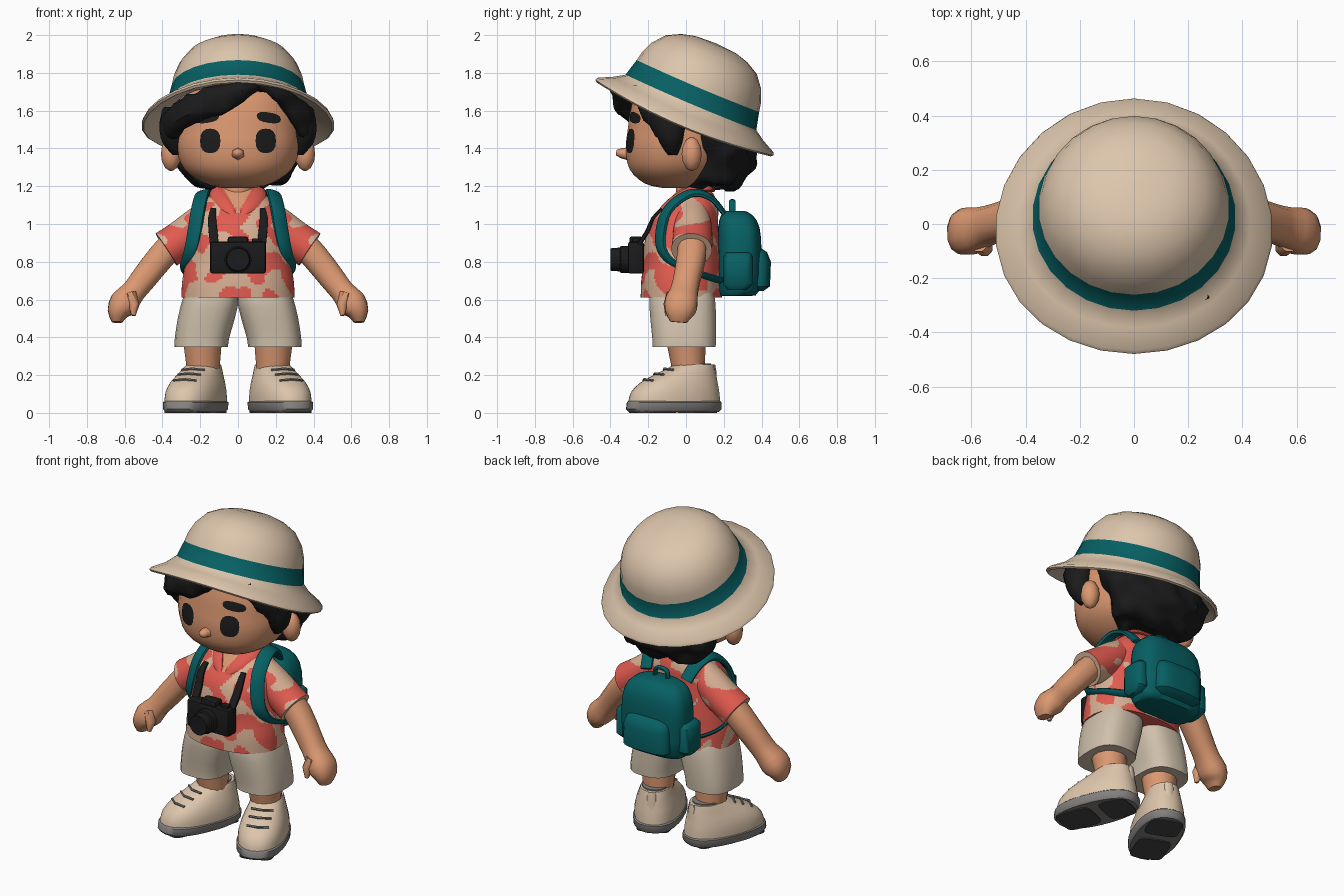
import bpy, bmesh, math
from mathutils import Vector, Matrix
from mathutils.bvhtree import BVHTree

COLORS = {
    "tan": (0.72, 0.56, 0.41), "stone": (0.63, 0.53, 0.41), "skin": (0.71, 0.315, 0.165),
    "teal": (0.002, 0.115, 0.125), "coral": (0.76, 0.105, 0.08), "cream": (0.68, 0.43, 0.29),
    "black": (0.011, 0.011, 0.012), "sole_grey": (0.23, 0.22, 0.21), "dark_grey": (0.06, 0.06, 0.06),
}
MATS = {}
for key, c in COLORS.items():
    MATS[key] = bpy.data.materials.new(key)
    MATS[key].diffuse_color = (*c, 1)


def wave(c, freq):
    """Irregular smooth pattern in space, between -1 and 1."""
    x, y, z = (e * freq for e in c)
    return (math.sin(x + 1.6 * math.sin(.8 * y + .6 * z)) + math.sin(1.1 * y + 1.3 * math.sin(z) + 1)
            + math.sin(z + 1.5 * math.sin(.9 * x) + 2)) / 3


def finish(name, bm, mats, angle=45, mirror=False):
    bmesh.ops.recalc_face_normals(bm, faces=bm.faces)
    me = bpy.data.meshes.new(name)
    bm.to_mesh(me)
    bm.free()
    ob = bpy.data.objects.new(name, me)
    bpy.context.collection.objects.link(ob)
    for m in mats.split():
        me.materials.append(MATS[m])
    bpy.ops.object.select_all(action='DESELECT')
    ob.select_set(True)
    bpy.context.view_layer.objects.active = ob
    bpy.ops.object.shade_smooth_by_angle(angle=math.radians(angle))
    if mirror:
        ob.modifiers.new("mirror", 'MIRROR').use_mirror_merge = False
    return ob


def smooth_rings(rings, n):
    """Curve through the rings (x, y, z, half width a, half width b)."""
    out = []
    for i in range(len(rings) - 1):
        q = [rings[max(0, min(len(rings) - 1, i + k))] for k in (-1, 0, 1, 2)]
        for s in range(n):
            t = s / n
            out.append([0.5 * (2*b + (c-a)*t + (2*a-5*b+4*c-d)*t*t + (3*b-a-3*c+d)*t**3)
                        for a, b, c, d in zip(*q)])
    return out + [list(rings[-1])]


def loft(name, rings, mats, sides=20, p=2.0, fine=1, side=None, center=None,
         mirror=False, angle=45, edit=None, paint=None):
    """Skin over rings: flat in xy, or across the path if side or center is given."""
    rings = smooth_rings(rings, fine) if fine > 1 else rings
    cs = [Vector(r[:3]) for r in rings]
    bm = bmesh.new()
    loops = []
    for i, r in enumerate(rings):
        u, v = Vector((1, 0, 0)), Vector((0, 1, 0))
        if side or center:
            t = (cs[min(i + 1, len(cs) - 1)] - cs[max(i - 1, 0)]).normalized()
            u = t.cross(cs[i] - Vector(center)) if center else Vector(side)
            u = (u - t * u.dot(t)).normalized()
            v = t.cross(u)
        loop = []
        for k in range(sides):
            w = 2 * math.pi * (k + 0.5) / sides
            c, s = math.cos(w), math.sin(w)
            c, s = (math.copysign(abs(e) ** (2 / p), e) for e in (c, s))
            loop.append(bm.verts.new(cs[i] + u * r[3] * c + v * r[4] * s))
        loops.append(loop)
    for a, b in zip(loops, loops[1:]):
        for k in range(sides):
            j = (k + 1) % sides
            bm.faces.new((a[k], a[j], b[j], b[k]))
    bm.faces.new(loops[0])
    bm.faces.new(loops[-1])
    bmesh.ops.recalc_face_normals(bm, faces=bm.faces)
    if paint:
        for f in bm.faces:
            f.material_index = paint(f.calc_center_median())
    if edit:
        bm.normal_update()
        moved = [edit(v.co.copy(), v.normal.copy()) for v in bm.verts]
        for v, co in zip(bm.verts, moved):
            v.co = co
    return finish(name, bm, mats, angle, mirror)


def blob(name, c, r, mats, **kw):
    rings = [(c[0], c[1], c[2] - r[2] * math.cos(a), r[0] * math.sin(a), r[1] * math.sin(a))
             for a in [math.radians(d) for d in (8, 35, 65, 90, 115, 145, 172)]]
    return loft(name, rings, mats, sides=12, **kw)


def box(name, loc, size, mats, bevel):
    bm = bmesh.new()
    bmesh.ops.create_cube(bm, size=1, matrix=Matrix.Translation(loc) @ Matrix.Diagonal((*size, 1)))
    bmesh.ops.bevel(bm, geom=bm.edges[:], offset=bevel, segments=2, profile=.5, affect='EDGES')
    return finish(name, bm, mats, 30)


def lumpy(amount, freq):
    return lambda co, n: co + n * amount * wave(co, freq)


# Hat: turned profile, brim drooping at the sides, tilted back
tilt = Matrix.Translation((0, -0.005, 1.57)) @ Matrix.Rotation(math.radians(-23), 4, 'X')
def hat_shape(co, n):
    co.z -= 0.045 * co.x ** 2 / 0.26 * (1 if co.xy.length > 0.38 else 0.3)
    return tilt @ co
profile = [(.002, .42), (.115, .413), (.19, .393), (.262, .355), (.315, .29), (.342, .225), (.352, .174),
           (.376, .08), (.43, .045), (.505, .008), (.512, -.008), (.50, -.018), (.43, .015), (.35, .035),
           (.335, .2), (.002, .3)]
loft("bucket_hat", [(0, 0, z, r, r) for r, z in profile], "tan teal", sides=26, edit=hat_shape,
     paint=lambda c: int(.09 < c.z < .15 and c.xy.length > .348))

# Head
head = loft("head", [(0, -.05, 1.19, .08, .07), (0, -.06, 1.215, .18, .16), (0, -.05, 1.29, .285, .25),
                     (0, -.03, 1.40, .33, .29), (0, -.01, 1.5, .335, .30), (0, 0, 1.6, .33, .295),
                     (0, 0, 1.7, .28, .26), (0, 0, 1.76, .15, .15)], "skin", sides=28, p=2.2, fine=3)
loft("nose", [(0, -.28, 1.37, .042, .04), (0, -.345, 1.375, .03, .026), (0, -.37, 1.378, .018, .014)],
     "skin", sides=6, side=(1, 0, 0), angle=80)
blob("ears", (.355, .03, 1.37), (.055, .055, .09), "skin", mirror=True)
loft("neck", [(0, .02, 1.04, .09, .08), (0, .02, 1.13, .075, .07), (0, .02, 1.25, .08, .08)], "skin")

# Eyes and brows: thin plates laid on the face
tree = BVHTree.FromPolygons([v.co.copy() for v in head.data.vertices],
                            [tuple(f.vertices) for f in head.data.polygons])
def face_plate(name, x, z, rx, rz, slant):
    bm = bmesh.new()
    def point(r, w):
        c, s = math.cos(w), math.sin(w)
        dx = rx * r * math.copysign(abs(c) ** .8, c)
        dz = rz * r * math.copysign(abs(s) ** .8, s)
        px, pz = x + dx, z + dz + slant * dx
        hit = tree.ray_cast(Vector((px, -2, pz)), Vector((0, 1, 0)))[0]
        return bm.verts.new((px, hit.y - .006, pz))
    mid = point(0, 0)
    rows = [[point(r, math.tau * k / 16) for k in range(16)] for r in (.35, .7, 1)]
    for k in range(16):
        j = (k + 1) % 16
        bm.faces.new((mid, rows[0][k], rows[0][j]))
        for a, b in zip(rows, rows[1:]):
            bm.faces.new((a[k], b[k], b[j], a[j]))
    ob = finish(name, bm, "black", 60, True)
    if sum(f.normal.y for f in ob.data.polygons) > 0:
        ob.data.flip_normals()
face_plate("eyes", .147, 1.44, .054, .065, 0)
face_plate("brows", .163, 1.563, .064, .028, -.15)

# Hair: back mass, sideburns and swept fringe
loft("back_hair", [(0, .13, 1.19, .15, .08), (0, .155, 1.22, .24, .14), (0, .185, 1.30, .31, .17),
                   (0, .185, 1.40, .345, .18), (0, .15, 1.48, .36, .20), (0, .08, 1.58, .345, .25),
                   (0, .04, 1.68, .28, .24)], "black", sides=36, fine=4, edit=lumpy(.03, 30))
loft("sideburns", [(.34, -.08, 1.62, .06, .10), (.35, -.085, 1.52, .068, .085), (.342, -.08, 1.43, .06, .062),
                   (.325, -.07, 1.365, .02, .025)], "black", sides=12, fine=3, mirror=True)
for name, path in {
    "fringe_left": [(.10, -.28, 1.745, .025, .03), (.04, -.33, 1.715, .045, .05), (-.07, -.345, 1.67, .07, .05),
                    (-.2, -.305, 1.63, .075, .055), (-.31, -.19, 1.565, .085, .06),
                    (-.365, -.09, 1.49, .06, .05), (-.36, -.04, 1.42, .02, .02)],
    "fringe_right": [(.08, -.28, 1.75, .02, .03), (.2, -.265, 1.705, .045, .045), (.285, -.21, 1.635, .07, .05),
                     (.345, -.12, 1.54, .08, .05), (.36, -.07, 1.44, .03, .03)]}.items():
    loft(name, path, "black", sides=14, fine=3, side=(0, 0, 1), edit=lumpy(.02, 36))

# Shirt: blotched print, plain front opening, skin at the neck
def print_rule(c):
    if c.y < 0 and abs(c.x) < (c.z - 1.06) * .6:
        return 2
    if c.y < 0 and abs(c.x) < min(.1, (c.z - .97) * .8):
        return 0
    return int(wave(c, 29) > .14)
loft("shirt_body", [(0, -.025, .61, .30, .215), (0, -.025, .7, .295, .212), (0, -.02, .8, .278, .205),
                    (0, -.02, .9, .262, .20), (0, -.01, 1.0, .25, .18), (0, .02, 1.08, .215, .15),
                    (0, .04, 1.15, .15, .11), (0, .045, 1.19, .09, .075)], "coral cream skin",
     sides=120, p=2.3, fine=10, paint=print_rule)
loft("sleeves", [(.11, .035, 1.07, .085, .085), (.20, .035, .995, .10, .10), (.29, .035, .925, .105, .102),
                 (.38, .03, .865, .108, .102)], "coral cream", sides=64, fine=12, side=(0, 1, 0), mirror=True,
     paint=lambda c: int(print_rule(c) == 1))
loft("collar", [(0, .125, 1.185, .03, .014), (.075, .11, 1.19, .03, .014), (.115, .045, 1.185, .035, .014),
                (.105, -.04, 1.145, .04, .014), (.06, -.115, 1.09, .035, .014), (.012, -.155, 1.03, .012, .01)],
     "coral cream", sides=12, fine=5, center=(0, .03, .95), mirror=True,
     paint=lambda c: int(c.y > -.05 and print_rule(c) == 1))

# Arms, hands and thumbs
loft("arms", [(.29, .035, .95, .075, .075), (.40, .03, .835, .078, .075), (.5, .005, .71, .072, .07),
              (.555, -.01, .64, .075, .066), (.605, -.025, .58, .088, .078), (.635, -.035, .53, .078, .058),
              (.64, -.04, .48, .045, .028)], "skin", sides=12, p=2.4, fine=2, side=(0, 1, 0), mirror=True)
loft("thumbs", [(.57, -.07, .63, .035, .035), (.55, -.09, .57, .032, .03), (.553, -.10, .515, .012, .012)],
     "skin", sides=8, side=(0, 1, 0), mirror=True)

# Shorts and legs
loft("shorts", [(.195, -.01, .35, .143, .168), (.19, -.01, .40, .145, .17), (.168, -.015, .5, .152, .175),
                (.145, -.02, .6, .15, .175), (.14, -.02, .66, .13, .16)], "stone", sides=24, p=2.7, fine=2,
     mirror=True)
loft("legs", [(.185, .02, .16, .085, .085), (.185, .01, .26, .092, .09), (.188, 0, .38, .105, .105)],
     "skin", sides=14, mirror=True)

# Shoes, modelled straight about x = 0, then moved out with toes turned outward
turn = Matrix.Translation((.225, -.065, 0)) @ Matrix.Rotation(math.radians(22), 4, 'Z') @ \
    Matrix.Translation((0, .065, 0))
def shoe(name, rings, mats, **kw):
    rings = [(x, y - .065, z, a, b) for x, y, z, a, b in rings]
    loft(name, rings, mats, edit=lambda co, n: turn @ co, mirror=True, **kw)
shoe("soles", [(0, 0, .006, .13, .25), (0, 0, .02, .142, .262), (0, .003, .056, .143, .26),
               (0, .003, .064, .134, .25)], "sole_grey", sides=28, p=2.4)
shoe("shoe_uppers", [(0, .003, .055, .138, .254), (0, .008, .11, .136, .243), (0, .03, .16, .124, .212),
                     (0, .065, .20, .108, .17), (0, .098, .235, .095, .128), (0, .115, .255, .086, .106)],
     "tan", sides=28, p=2.3, fine=2)
shoe("ankle_linings", [(0, .11, .24, .08, .10), (0, .11, .262, .08, .098)], "sole_grey", sides=20)
shoe("heel_tabs", [(0, .215, .12, .03, .03), (0, .22, .22, .028, .018), (0, .22, .255, .022, .012)],
     "tan", sides=10, p=3)
for i, (y, z) in enumerate([(-.165, .172), (-.105, .203), (-.05, .228)]):
    shoe(f"lace_{i + 1}", [(-.065, y + .02, z, .007, .007), (0, y - .004, z + .006, .007, .007),
                           (.065, y + .02, z, .007, .007)], "sole_grey", sides=6, side=(0, 0, 1))
for part, y, b in (("toe", -.12, .112), ("heel", .135, .088)):
    shoe(part + "_treads", [(0, y, 0, .10, b), (0, y, .009, .10, b)], "dark_grey", sides=20, p=5)

# Camera with neck straps
box("camera_body", (0, -.265, .822), (.295, .085, .17), "black", .014)
box("camera_hump", (0, -.265, .91), (.11, .07, .05), "black", .015)
box("camera_button", (.1, -.265, .912), (.05, .04, .025), "black", .006)
loft("camera_lens", [(0, -.29, .812, .072, .072), (0, -.345, .812, .072, .072), (0, -.35, .812, .064, .064),
                     (0, -.40, .812, .06, .06), (0, -.398, .812, .05, .05), (0, -.385, .812, .045, .045)],
     "black", side=(1, 0, 0), angle=30)
loft("camera_straps", [(.125, -.25, .89, .024, .012), (.132, -.205, .96, .024, .012),
                       (.137, -.175, 1.03, .022, .01), (.13, -.13, 1.08, .015, .008)],
     "black", sides=8, p=4, fine=2, side=(1, 0, 0), mirror=True)

# Backpack with pockets, handle and shoulder straps
loft("backpack", [(0, .27, .62, .17, .08), (0, .28, .65, .21, .11), (0, .285, .85, .22, .115),
                  (0, .28, .98, .205, .11), (0, .27, 1.045, .16, .085), (0, .26, 1.07, .09, .05)],
     "teal", sides=32, p=3.2, fine=2)
loft("back_pocket", [(0, .37, .645, .12, .04), (0, .38, .67, .155, .065), (0, .38, .80, .155, .07),
                     (0, .375, .85, .14, .055), (0, .37, .87, .10, .03)], "teal", sides=24, p=3)
loft("side_pockets", [(.21, .27, .65, .03, .05), (.215, .275, .68, .048, .078), (.215, .275, .83, .045, .078),
                      (.21, .275, .85, .03, .06)], "teal", sides=16, p=3, mirror=True)
loft("handle", [(-.045, .245, 1.04, .018, .012), (-.04, .245, 1.105, .018, .012), (0, .245, 1.12, .018, .012),
                (.04, .245, 1.105, .018, .012), (.045, .245, 1.04, .018, .012)], "teal", sides=8, fine=3,
     side=(0, 1, 0))
loft("shoulder_straps", [(.14, .20, 1.06, .038, .014), (.165, .13, 1.14, .04, .014), (.185, .04, 1.165, .04, .016),
                         (.20, -.045, 1.125, .042, .016), (.214, -.105, 1.06, .042, .016),
                         (.228, -.132, .97, .042, .016), (.246, -.132, .88, .038, .016),
                         (.272, -.09, .81, .028, .012), (.289, -.01, .765, .022, .01),
                         (.268, .09, .73, .022, .01), (.19, .19, .70, .022, .01)],
     "teal", sides=10, p=3, fine=4, center=(.12, .03, .95), mirror=True)
